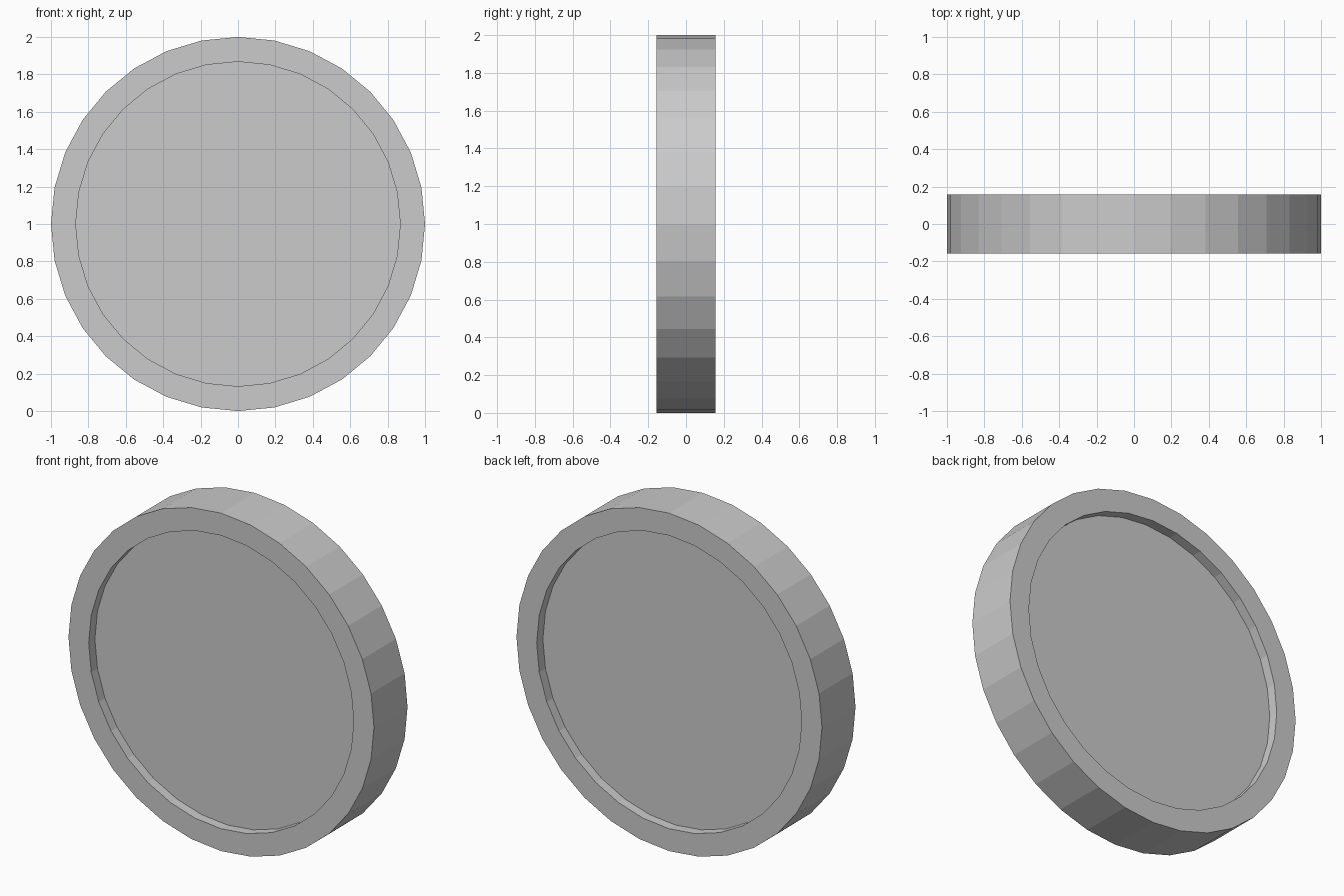
import bpy, bmesh, math
from mathutils import Matrix

if "Cube" in bpy.data.objects:
    bpy.data.objects.remove(bpy.data.objects["Cube"])

SIDES = 32
RADIUS = 1.0
INNER = 0.867
THICK = 0.314
DEPTH = 0.058

bm = bmesh.new()

# Solid disc standing on edge, faces pointing to -y and +y
bmesh.ops.create_cone(
    bm, cap_ends=True, segments=SIDES, radius1=RADIUS, radius2=RADIUS, depth=THICK,
    matrix=Matrix.Translation((0, 0, RADIUS)) @ Matrix.Rotation(math.pi / 2, 4, 'X'))
bmesh.ops.recalc_face_normals(bm, faces=bm.faces[:])

# Raised rim with a straight-walled recess on both faces
caps = [f for f in bm.faces if len(f.verts) == SIDES]
bmesh.ops.inset_individual(
    bm, faces=caps, thickness=(RADIUS - INNER) * math.cos(math.pi / SIDES))
caps = [f for f in bm.faces if len(f.verts) == SIDES]
floors = bmesh.ops.extrude_discrete_faces(bm, faces=caps)["faces"]
for f in floors:
    if len(f.verts) == SIDES:
        side = 1 if f.calc_center_median().y > 0 else -1
        for v in f.verts:
            v.co.y = side * (THICK / 2 - DEPTH)
bmesh.ops.recalc_face_normals(bm, faces=bm.faces[:])

mesh = bpy.data.meshes.new("rimmed_disc")
bm.to_mesh(mesh)
bm.free()
bpy.context.collection.objects.link(bpy.data.objects.new("rimmed_disc", mesh))
